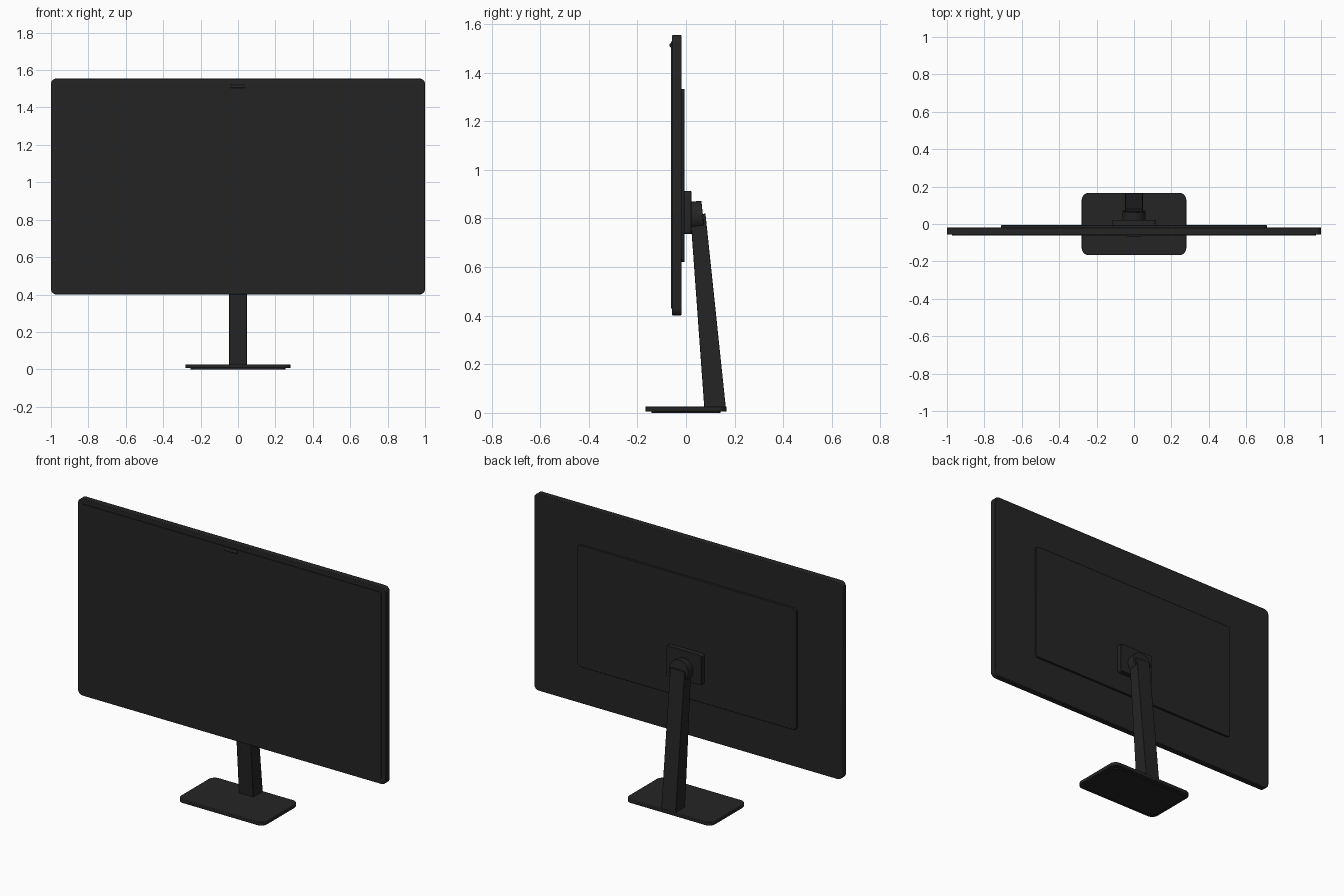
import bpy, bmesh
from math import radians
from mathutils import Matrix, Vector

cube = bpy.data.objects.get("Cube")
if cube:
    bpy.data.objects.remove(cube, do_unlink=True)


def material(name, rgb):
    m = bpy.data.materials.new(name)
    m.use_nodes = True
    m.diffuse_color = (*rgb, 1)
    bsdf = m.node_tree.nodes["Principled BSDF"]
    bsdf.inputs["Base Color"].default_value = (*rgb, 1)
    bsdf.inputs["Roughness"].default_value = 0.6
    return m


body = material("charcoal plastic", (0.018, 0.018, 0.018))
glass = material("dark screen", (0.017, 0.017, 0.0175))


def finish(name, bm, mat, rim=0.0):
    bmesh.ops.recalc_face_normals(bm, faces=bm.faces)
    mesh = bpy.data.meshes.new(name)
    bm.to_mesh(mesh)
    bm.free()
    mesh.materials.append(mat)
    obj = bpy.data.objects.new(name, mesh)
    bpy.context.collection.objects.link(obj)
    if rim:
        mod = obj.modifiers.new("soft rim", "BEVEL")
        mod.width = rim
        mod.segments = 2
        mod.limit_method = "ANGLE"
        mod.angle_limit = radians(40)
    bpy.ops.object.select_all(action="DESELECT")
    obj.select_set(True)
    bpy.context.view_layer.objects.active = obj
    bpy.ops.object.shade_smooth_by_angle(angle=radians(35))
    return obj


def slab(name, lo, hi, axis, radius, mat, rim=0.0):
    """Box from lo to hi whose edges along the given axis are rounded."""
    lo, hi = Vector(lo), Vector(hi)
    bm = bmesh.new()
    bmesh.ops.create_cube(bm, size=1)
    for v in bm.verts:
        v.co = Vector((lo[i] + (v.co[i] + 0.5) * (hi[i] - lo[i]) for i in range(3)))
    edges = [e for e in bm.edges
             if abs((e.verts[0].co - e.verts[1].co).normalized()[axis]) > 0.9]
    bmesh.ops.bevel(bm, geom=edges, offset=radius, segments=6, profile=0.5,
                    affect="EDGES")
    return finish(name, bm, mat, rim)


def cylinder(name, radius, depth, center, rotation, mat, rim=0.0):
    bm = bmesh.new()
    bmesh.ops.create_cone(bm, cap_ends=True, segments=32, radius1=radius,
                          radius2=radius, depth=depth,
                          matrix=Matrix.Translation(center) @ rotation)
    return finish(name, bm, mat, rim)


# Display: housing, screen and raised rear cover
slab("housing", (-1, -0.057, 0.4), (1, -0.019, 1.555), 1, 0.03, body, 0.003)
slab("screen", (-0.972, -0.062, 0.43), (0.972, -0.05, 1.527), 1, 0.012, glass)
slab("rear_cover", (-0.71, -0.03, 0.62), (0.71, -0.006, 1.333), 1, 0.02, body, 0.002)

# Small sensor bar at the top of the screen
cylinder("sensor_bar", 0.01, 0.08, (0, -0.058, 1.512),
         Matrix.Rotation(radians(90), 4, "Y"), body)

# Mounting plate and tilting hinge
slab("mount_plate", (-0.115, -0.015, 0.735), (0.115, 0.022, 0.912), 1, 0.012, body, 0.002)
cylinder("hinge", 0.062, 0.062, (0, 0.039, 0.808),
         Matrix.Rotation(radians(96), 4, "X"), body, 0.002)

# Leaning, tapered stand arm from its side profile
profile = [(0.076, 0.01), (0.165, 0.01), (0.08, 0.82), (0.018, 0.812)]
bm = bmesh.new()
face = bm.faces.new([bm.verts.new((-0.047, y, z)) for y, z in profile])
side = bmesh.ops.extrude_face_region(bm, geom=[face])
bmesh.ops.translate(bm, vec=(0.094, 0, 0),
                    verts=[g for g in side["geom"] if isinstance(g, bmesh.types.BMVert)])
finish("stand_arm", bm, body, 0.002)

# Base plate with a thin foot pad below
slab("base_plate", (-0.28, -0.167, 0.006), (0.28, 0.167, 0.027), 2, 0.04, body, 0.003)
slab("foot_pad", (-0.255, -0.142, 0), (0.255, 0.142, 0.01), 2, 0.03, body)
